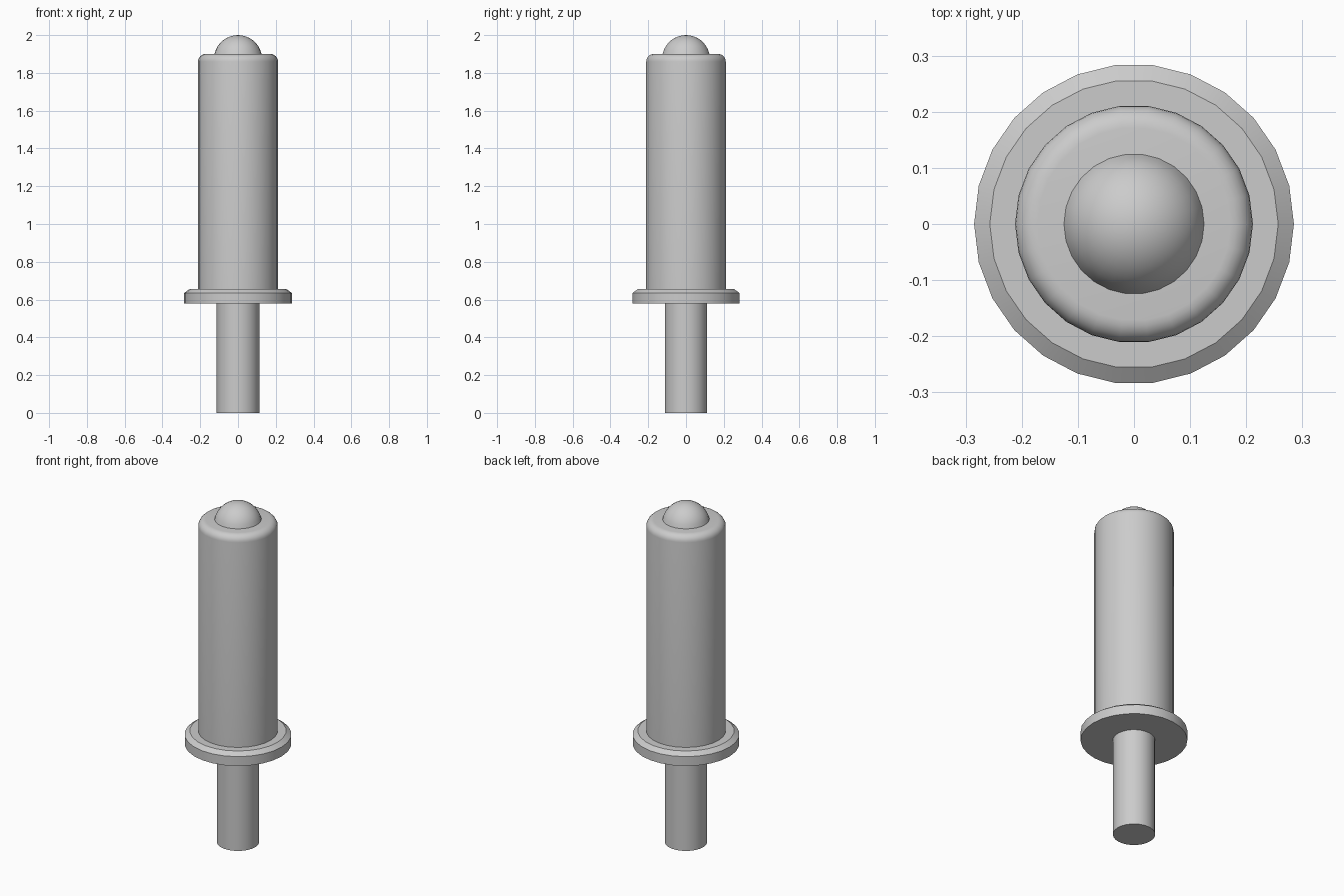
import bpy
import bmesh
from math import sin, cos, pi, radians

SIDES = 26

cube = bpy.data.objects.get("Cube")
if cube:
    bpy.data.objects.remove(cube, do_unlink=True)

# One plain grey metal
grey = bpy.data.materials.new("grey metal")
grey.use_nodes = True
color = (0.6, 0.6, 0.6, 1.0)
grey.diffuse_color = color
grey.node_tree.nodes["Principled BSDF"].inputs["Base Color"].default_value = color


def arc(radius, center_r, center_z, start, end, steps):
    """Profile points along a circular arc, angles measured from the horizontal."""
    angles = [radians(start + (end - start) * i / steps) for i in range(steps + 1)]
    return [(center_r + radius * cos(a), center_z + radius * sin(a)) for a in angles]


def lathe(name, profile):
    """Turn a (radius, height) profile, listed upward, around z and close its ends."""
    bm = bmesh.new()
    rings = []
    for r, z in profile:
        if r < 1e-5:
            rings.append([bm.verts.new((0, 0, z))])
        else:
            rings.append([bm.verts.new((r * cos(2 * pi * i / SIDES),
                                        r * sin(2 * pi * i / SIDES), z))
                          for i in range(SIDES)])
    for low, high in zip(rings, rings[1:]):
        for i in range(SIDES):
            j = (i + 1) % SIDES
            if len(high) == 1:
                bm.faces.new((low[i], low[j], high[0]))
            else:
                bm.faces.new((low[i], low[j], high[j], high[i]))
    bm.faces.new(rings[0][::-1])
    if len(rings[-1]) > 1:
        bm.faces.new(rings[-1])
    mesh = bpy.data.meshes.new(name)
    bm.to_mesh(mesh)
    bm.free()
    mesh.materials.append(grey)
    obj = bpy.data.objects.new(name, mesh)
    bpy.context.collection.objects.link(obj)
    bpy.ops.object.select_all(action='DESELECT')
    obj.select_set(True)
    bpy.context.view_layer.objects.active = obj
    bpy.ops.object.shade_smooth_by_angle(angle=radians(30))
    return obj


# Thin pin at the bottom
lathe("lower_pin", [(0.113, 0), (0.113, 0.58)])

# Flange with a chamfered upper rim
lathe("flange", [(0.285, 0.58), (0.285, 0.635), (0.257, 0.655)])

# Tall barrel with a rounded shoulder
lathe("barrel", [(0.212, 0.655)] + arc(0.04, 0.172, 1.86, 0, 90, 6))

# Domed tip, a sphere rising out of the barrel
lathe("domed_tip", arc(0.128, 0, 1.872, 12.6, 90, 8))
